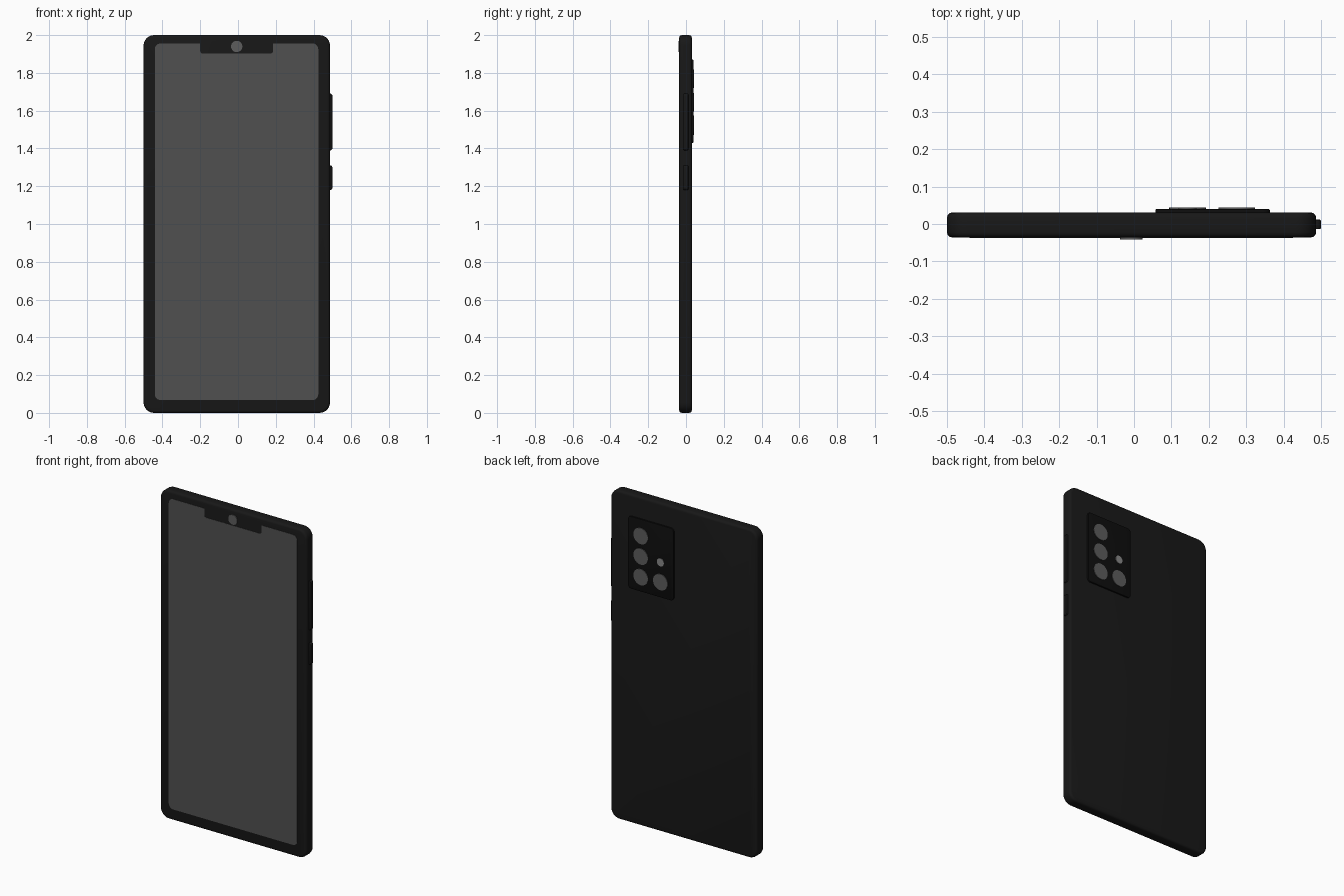
import bpy, bmesh, math
from mathutils import Vector

if "Cube" in bpy.data.objects:
    bpy.data.objects.remove(bpy.data.objects["Cube"])


def material(name, v):
    m = bpy.data.materials.new(name)
    m.diffuse_color = (v, v, v, 1)
    m.use_nodes = True
    m.node_tree.nodes["Principled BSDF"].inputs["Base Color"].default_value = m.diffuse_color
    return m


BODY = material("black_shell", 0.009)
BUMP = material("black_glass", 0.004)
GLASS = material("grey_glass", 0.08)
LENS = material("lens_grey", 0.11)
FLASH = material("flash_grey", 0.25)


def rounded(points, steps=6):
    """Round each (x, z, radius) corner of a polygon with a small curve."""
    out, n = [], len(points)
    for i, (x, z, r) in enumerate(points):
        p = Vector((x, z))
        a = (Vector(points[i - 1][:2]) - p).normalized()
        b = (Vector(points[(i + 1) % n][:2]) - p).normalized()
        c = p + (a + b) * r
        for k in range(steps + 1):
            t = k / steps * math.pi / 2
            out.append(c - b * r * math.cos(t) - a * r * math.sin(t))
    return out


def box_outline(x0, x1, z0, z1, r):
    return rounded([(x0, z0, r), (x1, z0, r), (x1, z1, r), (x0, z1, r)])


def prism(name, outline, y0, y1, mat, bevel=0, segments=3):
    """Extrude an xz outline from y0 to y1 and soften both rims."""
    bm = bmesh.new()
    face = bm.faces.new([bm.verts.new((p[0], y0, p[1])) for p in outline])
    ext = bmesh.ops.extrude_face_region(bm, geom=[face], use_keep_orig=True)
    top = [v for v in ext["geom"] if isinstance(v, bmesh.types.BMVert)]
    bmesh.ops.translate(bm, verts=top, vec=(0, y1 - y0, 0))
    bmesh.ops.recalc_face_normals(bm, faces=bm.faces[:])
    if bevel:
        rims = [e for e in bm.edges if abs(e.verts[0].co.y - e.verts[1].co.y) < 1e-6]
        bmesh.ops.bevel(bm, geom=rims, offset=bevel, segments=segments,
                        profile=0.5, affect='EDGES')
    me = bpy.data.meshes.new(name)
    bm.to_mesh(me)
    bm.free()
    ob = bpy.data.objects.new(name, me)
    bpy.context.collection.objects.link(ob)
    me.materials.append(mat)
    bpy.ops.object.select_all(action='DESELECT')
    ob.select_set(True)
    bpy.context.view_layer.objects.active = ob
    bpy.ops.object.shade_smooth_by_angle(angle=math.radians(35))
    return ob


def disc(name, x, z, r, y0, y1, mat):
    ring = [(x + r * math.cos(2 * math.pi * i / 32), z + r * math.sin(2 * math.pi * i / 32))
            for i in range(32)]
    return prism(name, ring, y0, y1, mat)


# Main shell
prism("body", box_outline(-0.5, 0.487, 0, 2, 0.055), -0.036, 0.031, BODY, 0.014)

# Screen with a notch at the top
prism("screen", rounded([
    (-0.44, 0.068, 0.03), (0.425, 0.068, 0.03), (0.425, 1.956, 0.03),
    (0.185, 1.956, 0.003), (0.185, 1.903, 0.012), (-0.2, 1.903, 0.012),
    (-0.2, 1.956, 0.003), (-0.44, 1.956, 0.03)]), -0.0375, -0.03, GLASS)

# Front camera in the notch
disc("front_camera", -0.007, 1.94, 0.03, -0.041, -0.03, LENS)

# Rear camera island
prism("camera_island", box_outline(0.057, 0.363, 1.43, 1.87, 0.02), 0.02, 0.04, BUMP, 0.003, 2)

# Rear lenses and flash
for i, (x, z) in enumerate([(0.275, 1.77), (0.275, 1.645), (0.275, 1.52), (0.143, 1.525)]):
    disc(f"rear_lens_{i + 1}", x, z, 0.049, 0.03, 0.0435, LENS)
disc("flash", 0.143, 1.645, 0.024, 0.03, 0.0425, FLASH)

# Side buttons
for name, z0, z1 in (("volume_button", 1.39, 1.69), ("power_button", 1.18, 1.31)):
    prism(name, box_outline(0.47, 0.5, z0, z1, 0.012), -0.014, 0.012, BODY, 0.004, 2)
